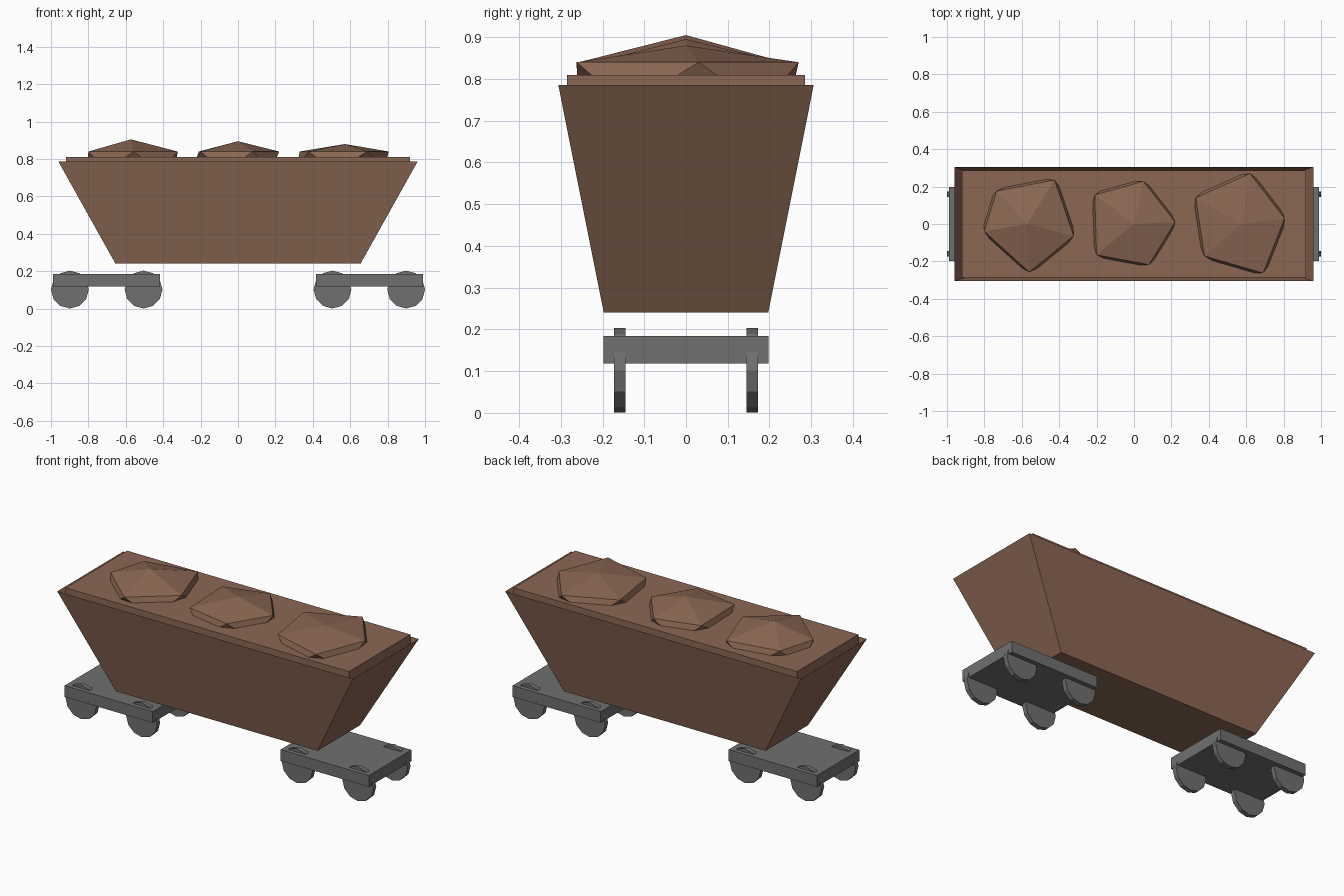
import bpy
import bmesh
from math import cos, sin, pi, radians
from mathutils import Matrix, Vector

old = bpy.data.objects.get("Cube")
if old:
    bpy.data.objects.remove(old, do_unlink=True)


def material(name, rgb):
    mat = bpy.data.materials.new(name)
    mat.use_nodes = True
    mat.diffuse_color = (*rgb, 1)
    mat.node_tree.nodes["Principled BSDF"].inputs["Base Color"].default_value = (*rgb, 1)
    return mat


BROWN = material("earth_brown", (0.258, 0.136, 0.087))
GREY = material("steel_grey", (0.16, 0.16, 0.165))


def finish(name, bm, mat):
    mesh = bpy.data.meshes.new(name)
    bm.to_mesh(mesh)
    bm.free()
    mesh.materials.append(mat)
    obj = bpy.data.objects.new(name, mesh)
    bpy.context.collection.objects.link(obj)
    return obj


def box(name, center, size, mat):
    bm = bmesh.new()
    bmesh.ops.create_cube(bm, size=1, matrix=Matrix.Translation(center) @ Matrix.Diagonal((*size, 1)))
    return finish(name, bm, mat)


def hopper(name, bottom, top, z0, z1, mat):
    """Open-topped tub with walls that flare outwards."""
    bm = bmesh.new()
    corners = [(-1, -1), (1, -1), (1, 1), (-1, 1)]
    low = [bm.verts.new((sx * bottom[0], sy * bottom[1], z0)) for sx, sy in corners]
    high = [bm.verts.new((sx * top[0], sy * top[1], z1)) for sx, sy in corners]
    bm.faces.new(low[::-1])
    for i in range(4):
        j = (i + 1) % 4
        bm.faces.new((low[i], low[j], high[j], high[i]))
    return finish(name, bm, mat)


def wheel(name, x, y, mat):
    bm = bmesh.new()
    place = Matrix.Translation((x, y, 0.102)) @ Matrix.Rotation(radians(90), 4, "X")
    bmesh.ops.create_cone(bm, cap_ends=True, segments=12, radius1=0.101, radius2=0.101,
                          depth=0.027, matrix=place)
    return finish(name, bm, mat)


def heap(name, cx, peak, rim, mat):
    """Irregular twenty-sided lump: peak, upper rim, lower rim and base."""
    bm = bmesh.new()
    rim_z, low_z, base_z = 0.84, 0.735, 0.68
    center = Vector((cx, 0, 0))
    apex = bm.verts.new((cx, 0, peak))
    base = bm.verts.new((cx, 0, base_z))
    upper = [bm.verts.new((x, y, rim_z)) for x, y in rim]
    lower = []
    for i in range(5):
        mid = (upper[i].co + upper[(i + 1) % 5].co) / 2 - center
        lower.append(bm.verts.new((cx + mid.x * 1.2, mid.y * 1.2, low_z)))
    for i in range(5):
        j = (i + 1) % 5
        bm.faces.new((apex, upper[i], upper[j]))
        bm.faces.new((upper[i], lower[i], upper[j]))
        bm.faces.new((upper[j], lower[i], lower[j]))
        bm.faces.new((base, lower[j], lower[i]))
    bmesh.ops.recalc_face_normals(bm, faces=bm.faces)
    return finish(name, bm, mat)


# Tub and the load filling it
hopper("hopper_body", (0.655, 0.197), (0.96, 0.306), 0.24, 0.786, BROWN)
box("load_bed", (0, 0, 0.763), (1.84, 0.57, 0.094), BROWN)

# Mounds on the load
heap("heap_right", -0.572, 0.905,
     [(-0.8, -0.04), (-0.56, -0.257), (-0.323, -0.064), (-0.425, 0.235), (-0.735, 0.176)], BROWN)
heap("heap_middle", 0.0, 0.895,
     [(-0.2, -0.165), (0.08, -0.217), (0.22, 0.01), (0.05, 0.228), (-0.21, 0.155)], BROWN)
heap("heap_left", 0.572, 0.88,
     [(0.377, -0.171), (0.69, -0.262), (0.805, 0.03), (0.62, 0.27), (0.33, 0.14)], BROWN)

# Two bogies, each with four wheels
for side, sx in (("left", 1), ("right", -1)):
    mid = sx * 0.702
    box(side + "_bogie_frame", (mid, 0, 0.151), (0.572, 0.396, 0.066), GREY)
    for row, sy in (("front", -1), ("back", 1)):
        for place, off in (("outer", 1), ("inner", -1)):
            wheel(f"{side}_{row}_{place}_wheel", mid + sx * off * 0.197, sy * 0.159, GREY)
